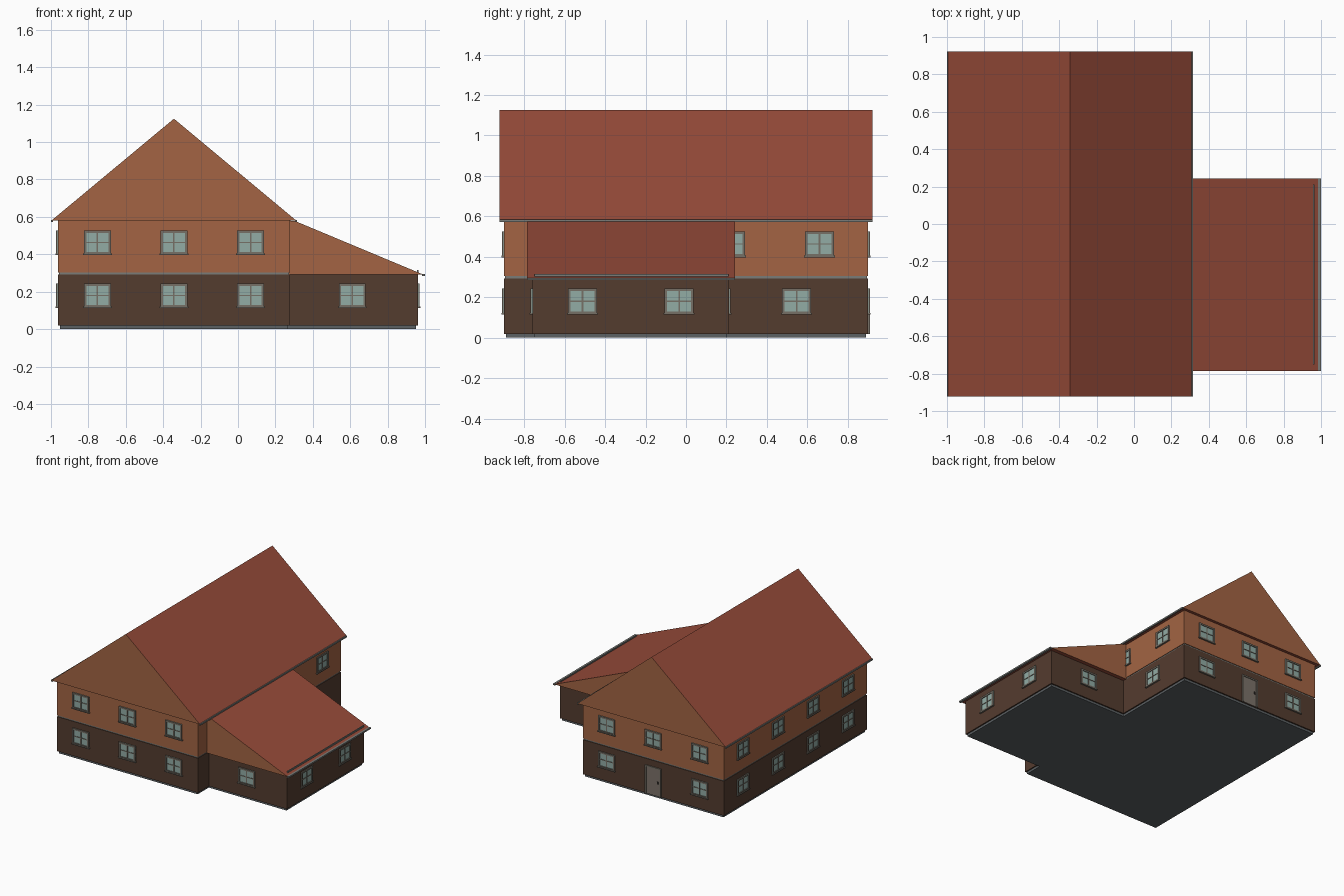
import bpy, bmesh, math
from mathutils import Matrix, Vector

if "Cube" in bpy.data.objects:
    bpy.data.objects.remove(bpy.data.objects["Cube"])


def material(name, rgb):
    m = bpy.data.materials.new(name)
    lin = [((c / 255 + 0.055) / 1.055) ** 2.4 for c in rgb]
    m.diffuse_color = (*lin, 1)
    m.use_nodes = True
    m.node_tree.nodes["Principled BSDF"].inputs["Base Color"].default_value = m.diffuse_color
    return m


ORANGE = material("orange timber", (163, 100, 67))
BROWN = material("dark brown timber", (84, 60, 47))
RED = material("red roof", (150, 75, 57))
GREY = material("grey metal", (122, 124, 120))
SLAB = material("slate base", (92, 97, 100))
FRAME = material("window frame", (118, 112, 102))
GLASS = material("window glass", (146, 172, 165))
DOOR = material("door panel", (124, 114, 106))
DARK = material("dark iron", (50, 46, 42))


def finish(name, bm, mats, matrix=Matrix()):
    bmesh.ops.recalc_face_normals(bm, faces=bm.faces)
    me = bpy.data.meshes.new(name)
    bm.to_mesh(me)
    bm.free()
    for m in mats:
        me.materials.append(m)
    ob = bpy.data.objects.new(name, me)
    ob.matrix_world = matrix
    bpy.context.collection.objects.link(ob)
    return ob


def prism(name, pts, direction, mats, gable=False):
    """Extrude a closed profile; gable=True gives vertical end faces slot 1."""
    bm = bmesh.new()
    f = bm.faces.new([bm.verts.new(p) for p in pts])
    r = bmesh.ops.extrude_face_region(bm, geom=[f])
    moved = [v for v in r["geom"] if isinstance(v, bmesh.types.BMVert)]
    bmesh.ops.translate(bm, vec=direction, verts=moved)
    bm.normal_update()
    if gable:
        for f in bm.faces:
            f.material_index = int(abs(f.normal.y) > 0.9)
    return finish(name, bm, mats)


def add_box(bm, lo, hi, slot=0):
    lo, hi = Vector(lo), Vector(hi)
    mat = Matrix.Translation((lo + hi) / 2) @ Matrix.Diagonal((*(hi - lo), 1))
    for v in bmesh.ops.create_cube(bm, size=1, matrix=mat)["verts"]:
        for f in v.link_faces:
            f.material_index = slot


def box(name, lo, hi, mat):
    bm = bmesh.new()
    add_box(bm, lo, hi)
    return finish(name, bm, [mat])


# Wall planes
L, R, W = -0.963, 0.278, 0.962          # main left, main right, wing right
F, B, WF, WB = -0.90, 0.90, -0.76, 0.212  # main front/back, wing front/back
RIDGE = (L + R) / 2


def footprint(d, z):
    """L-shaped plan, inset by d."""
    xy = [(L + d, F + d), (R - d, F + d), (R - d, WF + d), (W - d, WF + d),
          (W - d, WB - d), (R - d, WB - d), (R - d, B - d), (L + d, B - d)]
    return [(x, y, z) for x, y in xy]


# Storeys
prism("base_slab", footprint(0.01, 0), (0, 0, 0.02), [SLAB])
prism("lower_walls", footprint(0, 0.018), (0, 0, 0.275), [BROWN])
box("storey_band", (L + 0.005, F + 0.005, 0.285), (R - 0.005, B - 0.005, 0.31), GREY)
box("upper_walls", (L, F, 0.304), (R, B, 0.582), ORANGE)

# Roofs with timber gable ends
prism("main_roof", [(-0.998, -0.923, 0.58), (0.312, -0.923, 0.58), (RIDGE, -0.923, 1.125)],
      (0, 1.846, 0), [RED, ORANGE], True)
prism("wing_roof", [(R - 0.01, -0.787, 0.292), (0.99, -0.787, 0.292), (0.305, -0.787, 0.578),
                    (R - 0.01, -0.787, 0.58)], (0, 1.03, 0), [RED, ORANGE], True)

# Gutters along the eaves and the bar above the wing eave
for side, x in (("left", -0.995), ("right", 0.31)):
    box("gutter_" + side, (x - 0.006, -0.923, 0.572), (x + 0.006, 0.923, 0.584), GREY)
box("gutter_wing", (0.983, -0.787, 0.284), (1.0, 0.243, 0.296), GREY)
box("snow_bar", (0.956, -0.75, 0.302), (0.964, 0.21, 0.315), GREY)


def on_wall(side, u, z):
    """Matrix putting a local front-facing part on a wall; u is x or y on it."""
    pos, ang = {"front": ((u, F, z), 0), "wing_front": ((u, WF, z), 0),
                "back": ((u, B, z), 180), "wing_back": ((u, WB, z), 180),
                "left": ((L, u, z), -90), "right": ((R, u, z), 90),
                "wing_right": ((W, u, z), 90)}[side]
    return Matrix.Translation(pos) @ Matrix.Rotation(math.radians(ang), 4, 'Z')


def window(side, u, z):
    bm = bmesh.new()
    w, h, t = 0.072, 0.063, 0.013
    add_box(bm, (-w, -0.003, -h), (w, 0.002, h), 1)              # glass
    for s in (-1, 1):                                            # frame
        a, b = sorted((s * w, s * (w - t)))
        add_box(bm, (a, -0.009, -h), (b, 0.001, h))
        a, b = sorted((s * h, s * (h - t)))
        add_box(bm, (-w, -0.0088, a), (w, 0.001, b))
    add_box(bm, (-0.004, -0.007, -h), (0.004, 0, h))             # glazing bars
    add_box(bm, (-w, -0.0065, -0.003), (w, 0, 0.003))
    add_box(bm, (-w - 0.005, -0.013, -h - 0.003), (w + 0.005, 0.001, -h + 0.005))  # sill
    finish("window_" + side, bm, [FRAME, GLASS], on_wall(side, u, z))


LOW, HIGH = 0.18, 0.463
cols = (-0.752, RIDGE, 0.067)
rows = (-0.66, -0.22, 0.22, 0.66)
for u in cols:
    for z in (LOW, HIGH):
        window("front", u, z)
        if not (z == LOW and u == RIDGE):                        # door goes here
            window("back", u, z)
for u in rows:
    for z in (LOW, HIGH):
        window("left", u, z)
for u in rows[2:]:
    window("right", u, HIGH)
window("right", 0.547, LOW)
window("wing_front", 0.611, LOW)
window("wing_back", 0.611, LOW)
for u in (-0.512, -0.034):
    window("wing_right", u, LOW)

# Back door with frame and handle
bm = bmesh.new()
add_box(bm, (-0.06, -0.004, 0), (0.06, 0.002, 0.215), 0)
for s in (-1, 1):
    add_box(bm, (s * 0.065 - 0.006, -0.009, 0), (s * 0.065 + 0.006, 0.001, 0.226), 1)
add_box(bm, (-0.065, -0.0088, 0.214), (0.065, 0.001, 0.226), 1)
add_box(bm, (0.038, -0.01, 0.1), (0.05, -0.003, 0.118), 2)
finish("back_door", bm, [DOOR, FRAME, DARK], on_wall("back", RIDGE, 0.018))
